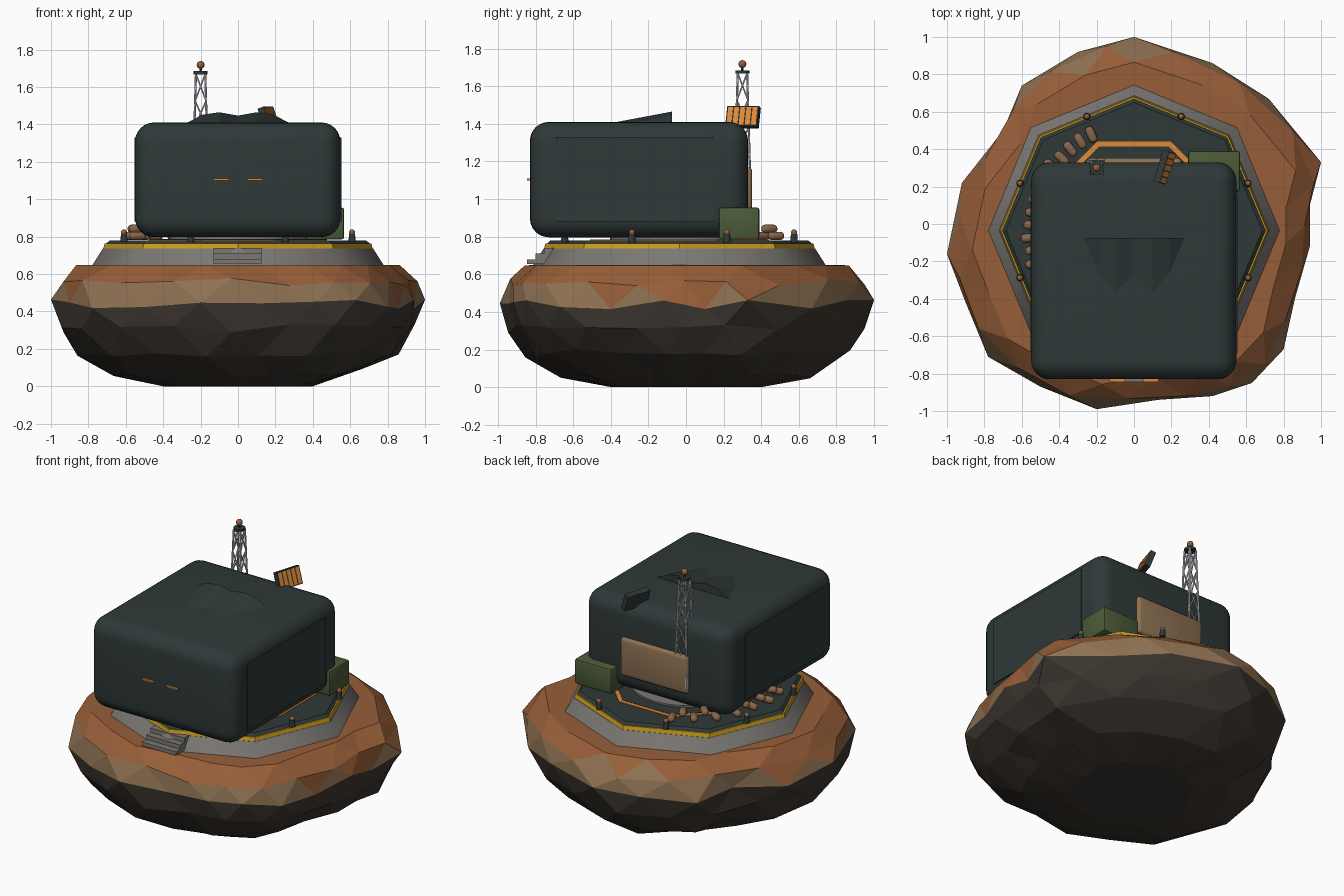
import bpy, bmesh, math, random
from mathutils import Matrix, Vector

random.seed(4)
if "Cube" in bpy.data.objects:
    bpy.data.objects.remove(bpy.data.objects["Cube"])


def material(name, *rgb):
    mat = bpy.data.materials.new(name)
    mat.use_nodes = True
    mat.diffuse_color = (*rgb, 1)
    mat.node_tree.nodes["Principled BSDF"].inputs["Base Color"].default_value = (*rgb, 1)
    return mat


RUST = material("rust soil", 0.31, 0.112, 0.04)
TAN = material("tan", 0.27, 0.165, 0.085)
ROCK = material("dark rock", 0.045, 0.036, 0.028)
CONCRETE = material("concrete", 0.2, 0.19, 0.175)
TEAL = material("dark teal", 0.028, 0.04, 0.04)
YELLOW = material("hazard yellow", 0.6, 0.34, 0.015)
ORANGE = material("signal orange", 0.75, 0.25, 0.035)
GREEN = material("olive green", 0.072, 0.105, 0.04)
STEEL = material("pale steel", 0.62, 0.62, 0.68)
BAG = material("sandbag brown", 0.25, 0.135, 0.07)

CY = -0.035  # deck centre


def finish(bm, name, mats, smooth=False):
    bmesh.ops.recalc_face_normals(bm, faces=bm.faces)
    mesh = bpy.data.meshes.new(name)
    bm.to_mesh(mesh)
    bm.free()
    obj = bpy.data.objects.new(name, mesh)
    bpy.context.collection.objects.link(obj)
    for mat in mats:
        mesh.materials.append(mat)
    if smooth:
        bpy.ops.object.select_all(action="DESELECT")
        obj.select_set(True)
        bpy.context.view_layer.objects.active = obj
        bpy.ops.object.shade_smooth_by_angle(angle=math.radians(40))


def box(name, low, high, mat, bevel=0, segments=2, rot=Matrix()):
    low, high = Vector(low), Vector(high)
    bm = bmesh.new()
    bmesh.ops.create_cube(bm, size=1)
    bmesh.ops.scale(bm, vec=high - low, verts=bm.verts)
    if bevel:
        bmesh.ops.bevel(bm, geom=bm.edges[:], offset=bevel, segments=segments,
                        profile=0.5, affect="EDGES")
    bm.transform(Matrix.Translation((low + high) / 2) @ rot)
    finish(bm, name, [mat], bevel > 0)


def prism(name, z0, z1, r0, r1, mat, sides=8, turn=0, x=0, y=CY, smooth=False):
    bm = bmesh.new()
    bmesh.ops.create_cone(bm, cap_ends=True, segments=sides, radius1=r0, radius2=r1,
                          depth=z1 - z0)
    bm.transform(Matrix.Translation((x, y, (z0 + z1) / 2)) @ Matrix.Rotation(turn, 4, "Z"))
    finish(bm, name, [mat], smooth or sides > 8)


def rod(bm, a, b, radius):
    a, b = Vector(a), Vector(b)
    turn = (b - a).to_track_quat("Z", "Y").to_matrix().to_4x4()
    bmesh.ops.create_cone(bm, cap_ends=True, segments=6, radius1=radius, radius2=radius,
                          depth=(b - a).length, matrix=Matrix.Translation((a + b) / 2) @ turn)


def ball(name, loc, radius, mat):
    bm = bmesh.new()
    bmesh.ops.create_uvsphere(bm, u_segments=12, v_segments=8, radius=radius,
                              matrix=Matrix.Translation(loc))
    finish(bm, name, [mat], True)


# Faceted rock island: staggered rings following an irregular outline
OUTLINE = [(1, .33), (.72, .67), (.42, .86), (0, 1), (-.3, .92), (-.6, .74), (-.7, .5),
           (-.92, .22), (-1, -.16), (-.9, -.42), (-.78, -.71), (-.5, -.87), (-.2, -.99),
           (.13, -.94), (.42, -.92), (.63, -.85), (.8, -.67), (.86, -.4), (.94, -.12), (.94, .1)]
RINGS = [(0, .4), (.07, .68), (.18, .87), (.31, .98), (.44, 1), (.56, .98), (.648, .865)]
N = len(OUTLINE)
bm = bmesh.new()
rows = []
for k, (z, scale) in enumerate(RINGS):
    row = []
    rough = .025 if 0 < k < len(RINGS) - 1 else 0
    for i in range(N):
        p = Vector(OUTLINE[i])
        if k % 2:
            p = (p + Vector(OUTLINE[(i + 1) % N])) / 2
        if scale < 1:
            p *= scale + random.uniform(-rough, rough) / 2
        row.append(bm.verts.new((p.x, p.y, z + random.uniform(-rough, rough))))
    rows.append(row)
for k in range(len(rows) - 1):
    a, b = rows[k], rows[k + 1]
    for i in range(N):
        j = (i + 1) % N
        if k % 2 == 0:
            bm.faces.new((a[i], a[j], b[i]))
            bm.faces.new((b[i], a[j], b[j]))
        else:
            bm.faces.new((a[i], b[j], b[i]))
            bm.faces.new((a[i], a[j], b[j]))
bm.faces.new(rows[0])
top = bm.verts.new((0, 0, 0.655))
for i in range(N):
    bm.faces.new((rows[-1][i], rows[-1][(i + 1) % N], top))
for f in bm.faces:
    # soil reaches lower on the flanks than at the front and back
    c = f.calc_center_median()
    soil = .475 + .1 * abs(c.y) + .03 * c.y
    f.material_index = 0 if c.z > min(soil, .605) else 1 if c.z > .42 else 2
finish(bm, "rock_island", [RUST, TAN, ROCK])

# Octagonal landing deck
prism("concrete_base", .63, .737, .79, .722, CONCRETE, smooth=True)
prism("hazard_band", .735, .764, .72, .713, YELLOW, smooth=True)
prism("deck", .762, .78, .706, .685, TEAL)
flat = math.pi / 8
prism("guide_line", .775, .784, .515, .515, ORANGE, turn=flat)
prism("deck_centre", .775, .786, .487, .487, TEAL, turn=flat)
prism("landing_pad", .78, .797, .37, .37, CONCRETE, sides=32)

# Front steps
for i in range(3):
    box("step", (-.13, -.845 + .045 * i, .655), (.125, -.68, .68 + .03 * i), CONCRETE)

# Edge lamps around the deck
for i in range(8):
    a = flat + i * math.pi / 4
    x, y = .66 * math.cos(a), CY + .66 * math.sin(a)
    prism("lamp_post", .77, .815, .02, .017, TEAL, sides=10, x=x, y=y)
    ball("lamp", (x, y, .823), .016, RUST)

# Main rounded hull with side plates and front slits
box("hull", (-.55, -.83, .797), (.547, .33, 1.41), TEAL, bevel=.1, segments=6)
for s in (-1, 1):
    box("side_plate", (s * .55 - .004, -.69, .88), (s * .55 + .004, .15, 1.33), TEAL)
    box("front_slit", (s * .09 - .042, -.845, 1.1), (s * .09 + .042, -.825, 1.11), ORANGE)

# Roof fairing: tall scalloped back edge tapering forward to two points
HALF = [(0, 1.447, -.27), (.1, 1.465, -.37), (.19, 1.452, -.26), (.27, 1.41, -.07)]
profile = [(-x, z, y) for x, z, y in reversed(HALF[1:])] + HALF
bm = bmesh.new()
crest = [bm.verts.new((x, -.075, z)) for x, z, y in profile]
foot = [bm.verts.new((x, -.075, 1.4)) for x, z, y in profile]
nose = [bm.verts.new((x, y - .004, 1.409)) for x, z, y in profile]
for i in range(len(profile) - 1):
    for a, b in ((crest, foot), (crest, nose)):
        bm.faces.new((a[i], a[i + 1], b[i + 1], b[i]))
finish(bm, "roof_fairing", [TEAL])

# Rear panel and corner crate
box("rear_panel", (-.255, .29, .91), (.255, .352, 1.17), TAN, bevel=.022, segments=3)
box("corner_crate", (.29, .175, .785), (.567, .39, .955), GREEN, bevel=.012)

# Lattice mast with beacon
MX, MY, Z0, Z1, LEVELS = -.2, .3, .95, 1.67, 5


def leg(corner, level):
    t = level / LEVELS
    s = (.046 - .021 * t) * math.sqrt(2)
    a = math.pi / 4 + corner * math.pi / 2
    return MX + s * math.cos(a), MY + s * math.sin(a), Z0 + (Z1 - Z0) * t


bm = bmesh.new()
for c in range(4):
    rod(bm, leg(c, 0), leg(c, LEVELS), .006)
    for n in range(LEVELS):
        rod(bm, leg(c, n), leg(c + 1, n + 1), .004)
        rod(bm, leg(c + 1, n), leg(c, n + 1), .004)
finish(bm, "lattice_mast", [STEEL])
prism("mast_cap", 1.667, 1.685, .037, .037, TEAL, sides=12, x=MX, y=MY)
prism("beacon_stem", 1.68, 1.71, .007, .007, TEAL, sides=8, x=MX, y=MY)
ball("beacon", (MX, MY, 1.718), .021, RUST)

# Tilted solar panel: frame plus cell strips on its outer face
tilt = Matrix.Rotation(math.radians(-17), 4, "Z") @ Matrix.Rotation(math.radians(-20), 4, "Y")
centre = Vector((.165, .303, 1.435))


def tilted(name, offset, size, mat):
    mid = centre + tilt @ Vector(offset)
    half = Vector(size) / 2
    box(name, mid - half, mid + half, mat, rot=tilt)


tilted("solar_frame", (0, 0, 0), (.036, .176, .116), TEAL)
for i in range(-2, 3):
    tilted("solar_cell", (.017, i * .034, 0), (.005, .027, .104), ORANGE)

# Sandbags in an arc, alternating low and high
for i in range(13):
    a = math.radians(114 + 7 * i)
    r = .555 + random.uniform(-.012, .012)
    bm = bmesh.new()
    bmesh.ops.create_cube(bm, size=1)
    bmesh.ops.scale(bm, vec=(.09, .046, .044), verts=bm.verts)
    bmesh.ops.bevel(bm, geom=bm.edges[:], offset=.02, segments=3, profile=.5, affect="EDGES")
    bm.transform(Matrix.Translation((r * math.cos(a), CY + r * math.sin(a), .804 + .038 * (i % 2)))
                 @ Matrix.Rotation(a, 4, "Z"))
    finish(bm, "sandbag", [BAG], True)
